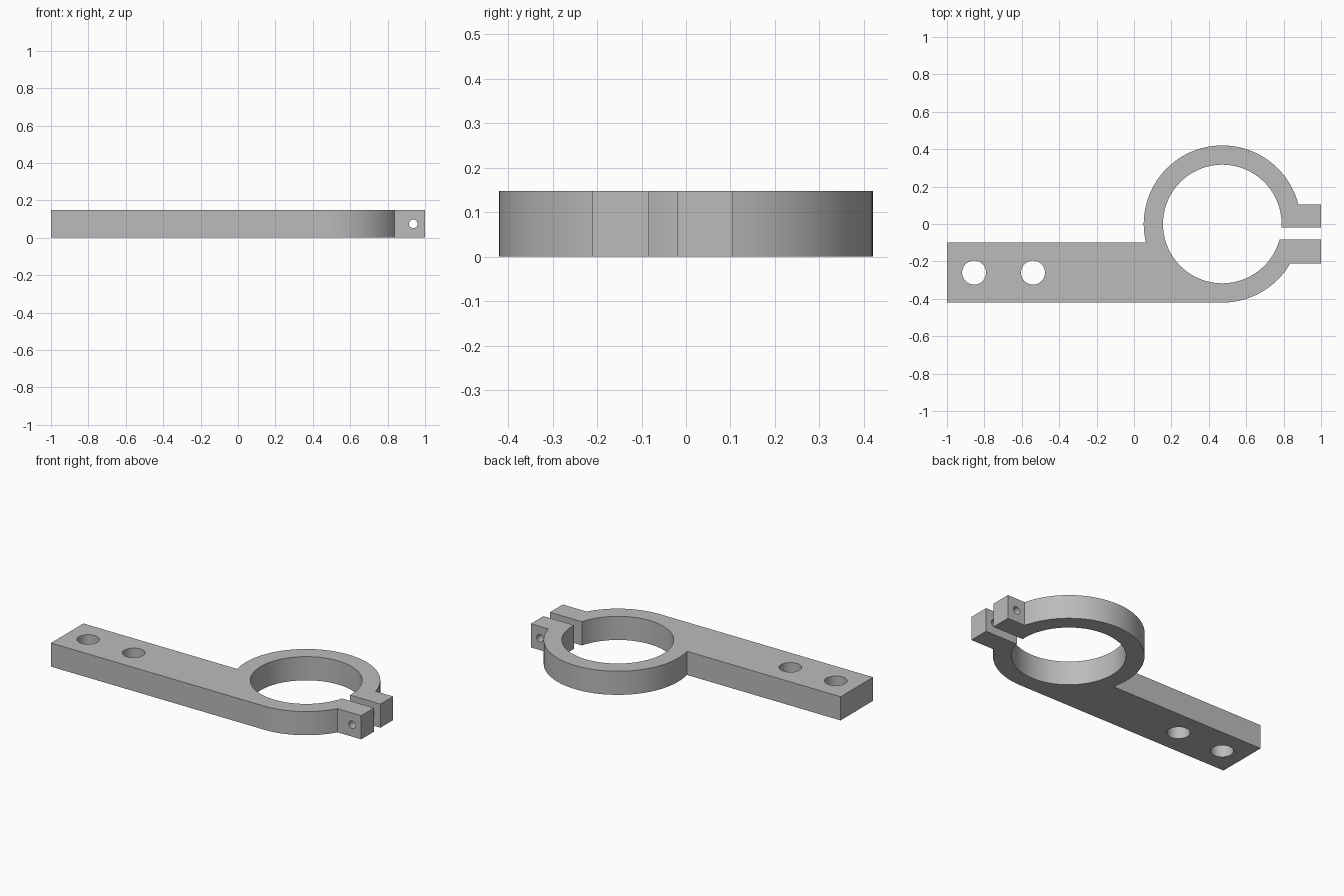
import bpy
import bmesh
from math import asin, cos, sin, pi, radians
from mathutils import Matrix

if "Cube" in bpy.data.objects:
    bpy.data.objects.remove(bpy.data.objects["Cube"])

THICK = 0.148
CX = 0.472                      # ring centre
R_OUT, R_IN = 0.42, 0.317
BAR_LOW, BAR_TOP = -0.42, -0.10
LUG_LOW, LUG_TOP = -0.21, 0.105
SLOT_LOW, SLOT_TOP = -0.083, -0.02

grey = bpy.data.materials.new("plain grey")
grey.use_nodes = True
colour = (0.5, 0.5, 0.5, 1)
grey.diffuse_color = colour
grey.node_tree.nodes["Principled BSDF"].inputs["Base Color"].default_value = colour


def arc(radius, start, end, steps):
    angles = [start + (end - start) * i / steps for i in range(steps + 1)]
    return [(CX + radius * cos(a), radius * sin(a)) for a in angles]


def angle_at(y, radius):
    return asin(y / radius)


def add_object(name, bm):
    mesh = bpy.data.meshes.new(name)
    bm.to_mesh(mesh)
    bm.free()
    mesh.materials.append(grey)
    obj = bpy.data.objects.new(name, mesh)
    bpy.context.collection.objects.link(obj)
    return obj


def drill(target, location, radius, axis):
    """Cut a round hole through the target along the given axis."""
    bm = bmesh.new()
    turn = Matrix.Rotation(radians(90), 4, "X") if axis == "Y" else Matrix()
    bmesh.ops.create_cone(bm, cap_ends=True, segments=48, radius1=radius,
                          radius2=radius, depth=0.6,
                          matrix=Matrix.Translation(location) @ turn)
    cutter = add_object("hole_cutter", bm)
    cutter.hide_render = True
    mod = target.modifiers.new("hole", "BOOLEAN")
    mod.operation = "DIFFERENCE"
    mod.solver = "EXACT"
    mod.object = cutter
    bpy.ops.object.modifier_apply(modifier=mod.name)
    bpy.data.objects.remove(cutter)


# Outline: bar, lower ring, lower lug, bore, upper lug, upper ring
outline = [(-1, BAR_TOP), (-1, BAR_LOW)]
outline += arc(R_OUT, -pi / 2, angle_at(LUG_LOW, R_OUT), 24)
outline += [(1, LUG_LOW), (1, SLOT_LOW)]
outline += arc(R_IN, angle_at(SLOT_LOW, R_IN),
               angle_at(SLOT_TOP, R_IN) - 2 * pi, 120)
outline += [(1, SLOT_TOP), (1, LUG_TOP)]
outline += arc(R_OUT, angle_at(LUG_TOP, R_OUT),
               pi - angle_at(BAR_TOP, R_OUT), 72)

# Clamp body
bm = bmesh.new()
face = bm.faces.new([bm.verts.new((x, y, 0)) for x, y in outline])
top = bmesh.ops.extrude_face_region(bm, geom=[face])
bmesh.ops.translate(bm, vec=(0, 0, THICK),
                    verts=[v for v in top["geom"] if isinstance(v, bmesh.types.BMVert)])
bmesh.ops.recalc_face_normals(bm, faces=bm.faces)
clamp = add_object("ring_clamp_bracket", bm)
bpy.ops.object.select_all(action="DESELECT")
bpy.context.view_layer.objects.active = clamp
clamp.select_set(True)

# Mounting holes in the bar and the bolt hole through both lugs
for x in (-0.855, -0.54):
    drill(clamp, (x, -0.26, THICK / 2), 0.064, "Z")
drill(clamp, (0.937, -0.05, THICK / 2), 0.023, "Y")

bpy.ops.object.shade_smooth_by_angle(angle=radians(25))
